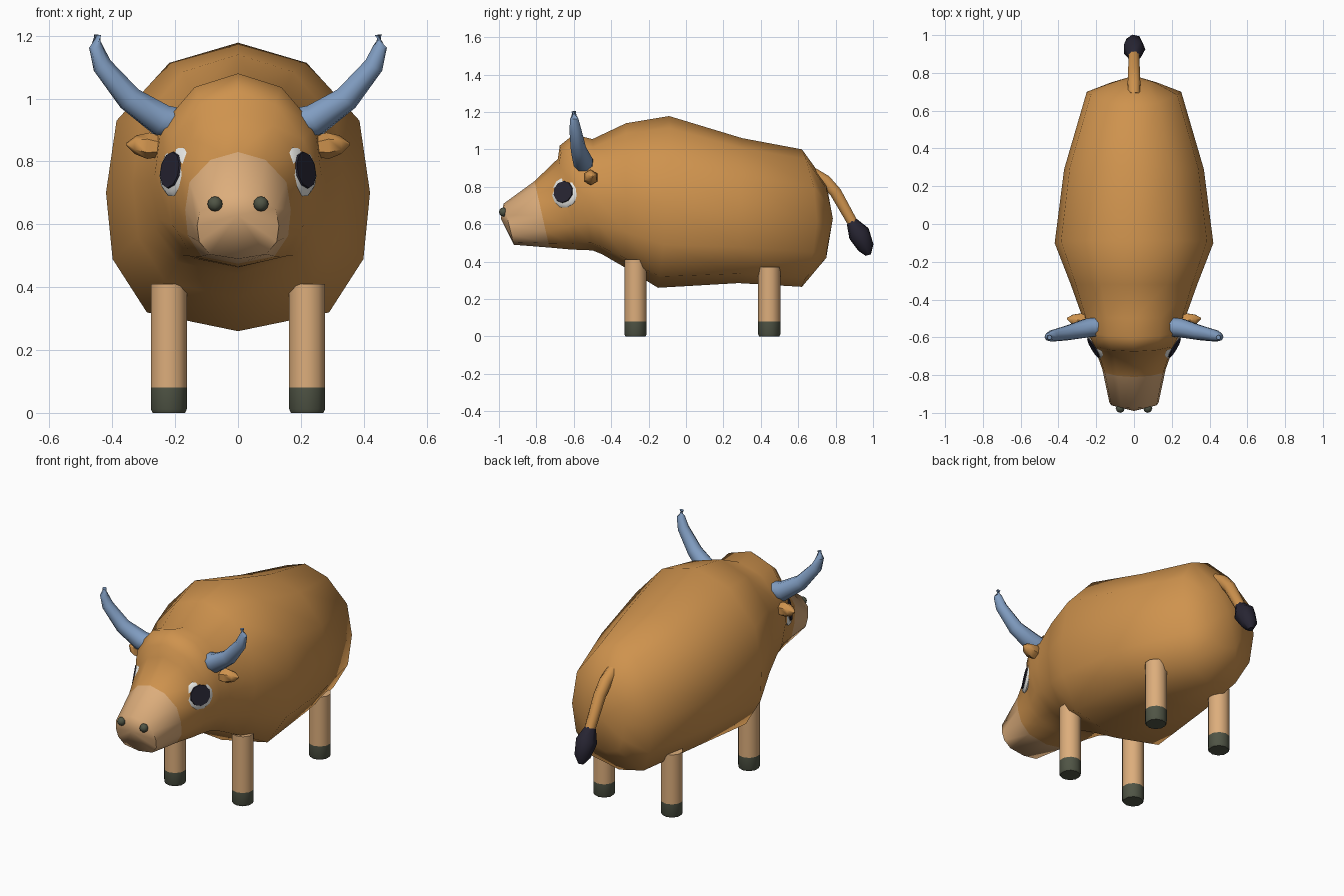
import bpy, bmesh, math
from mathutils import Vector

cube = bpy.data.objects.get("Cube")
if cube:
    bpy.data.objects.remove(cube, do_unlink=True)


def material(name, colour):
    m = bpy.data.materials.new(name)
    m.use_nodes = True
    m.diffuse_color = (*colour, 1)
    m.node_tree.nodes["Principled BSDF"].inputs["Base Color"].default_value = (*colour, 1)
    return m


COAT = material("orange coat", (0.62, 0.29, 0.075))
SKIN = material("pale skin", (0.72, 0.42, 0.2))
HORN = material("blue horn", (0.22, 0.34, 0.54))
HOOF = material("dark hoof", (0.08, 0.09, 0.06))
WHITE = material("eye white", (0.8, 0.8, 0.77))
BLACK = material("black", (0.02, 0.018, 0.032))


def loft(name, rings, mats, colour_rule=None, angle=40):
    """Skin a list of equal rings and close both ends with flat or pointed caps."""
    bm = bmesh.new()
    rows = [[bm.verts.new(p) for p in ring] for ring in rings]
    n = len(rows[0])
    for a, b in zip(rows, rows[1:]):
        for i in range(n):
            j = (i + 1) % n
            bm.faces.new((a[i], a[j], b[j], b[i]))
    bm.faces.new(rows[0])
    bm.faces.new(rows[-1])
    bmesh.ops.remove_doubles(bm, verts=bm.verts, dist=0.0005)
    bmesh.ops.recalc_face_normals(bm, faces=bm.faces)
    if colour_rule:
        for f in bm.faces:
            f.material_index = colour_rule(f.calc_center_median())
    mesh = bpy.data.meshes.new(name)
    bm.to_mesh(mesh)
    bm.free()
    for m in mats:
        mesh.materials.append(m)
    ob = bpy.data.objects.new(name, mesh)
    bpy.context.collection.objects.link(ob)
    bpy.ops.object.select_all(action="DESELECT")
    ob.select_set(True)
    bpy.context.view_layer.objects.active = ob
    bpy.ops.object.shade_smooth_by_angle(angle=math.radians(angle))
    return ob


def tube(name, path, mats, sides=8, side=1, rule=None, angle=50):
    """Sweep a round section along (x, y, z, radius) points; side=-1 mirrors in x."""
    pts = [Vector((p[0] * side, p[1], p[2])) for p in path]
    rings = []
    for k, c in enumerate(pts):
        t = pts[min(k + 1, len(pts) - 1)] - pts[max(k - 1, 0)]
        q = t.to_track_quat("Z", "Y")
        r = path[k][3]
        rings.append([c + q @ Vector((r * math.cos(a), r * math.sin(a), 0))
                      for a in (math.tau * (i + 0.5) / sides for i in range(sides))])
    return loft(name, rings, mats, rule, angle)


# Body and head: one half section reused at each station along the spine
HALF = [(0, 1), (.52, .93), (.92, .73), (1, .48), (.95, .25), (.69, .065), (0, 0)]
SECTION = HALF + [(-x, z) for x, z in HALF[-2:0:-1]]
# y at top, y at bottom, z top, z bottom, half width, bulge along y at mid height
STATIONS = [
    (-.99, -.99, .63, .63, 0, 0),
    (-.975, -.92, .71, .49, .13, 0),
    (-.81, -.73, .83, .475, .168, 0),
    (-.685, -.62, .95, .465, .21, 0),
    (-.675, -.58, 1.02, .463, .225, 0),
    (-.6, -.5, 1.08, .46, .265, 0),
    (-.5, -.45, 1.055, .44, .28, 0),
    (-.32, -.32, 1.14, .365, .335, 0),
    (-.09, -.15, 1.178, .26, .42, .02),
    (.3, .28, 1.06, .285, .37, 0),
    (.62, .62, 1.0, .265, .25, .08),
    (.75, .75, .82, .42, .12, 0),
    (.785, .785, .63, .63, 0, 0),
]


def body_ring(yt, yb, zt, zb, w, bulge):
    return [(x * w, yb + (yt - yb) * z + bulge * (1 - (2 * z - 1) ** 2), zb + (zt - zb) * z)
            for x, z in SECTION]


def muzzle_rule(c):
    # Muzzle border slants from the nose bridge back to the chin
    return 1 if c.y < -.73 - .08 * (c.z - .475) / .355 else 0


loft("body", [body_ring(*s) for s in STATIONS], [COAT, SKIN], muzzle_rule, angle=60)

# Tail and tuft
tube("tail", [(0, .68, .87, .035), (0, .745, .83, .036), (0, .80, .77, .034),
              (0, .89, .61, .03)], [COAT])
tube("tail_tuft", [(0, .885, .615, .03), (0, .925, .55, .06), (0, .962, .475, .045),
                   (0, .975, .435, .015)], [BLACK], sides=7)

for label, s in (("left", 1), ("right", -1)):
    # Legs with hooves
    for part, y, top in (("front", -.27, .41), ("back", .445, .37)):
        tube(f"{label}_{part}_leg",
             [(.22, y, 0, .054), (.22, y, .012, .06), (.22, y, .08, .06), (.22, y, top, .06)],
             [SKIN, HOOF], sides=10, side=s, rule=lambda c: int(c.z < .08))

    # Horn
    tube(f"{label}_horn",
         [(.18, -.545, .92, .052), (.245, -.55, .932, .054), (.345, -.575, 1.0, .042),
          (.432, -.592, 1.105, .032), (.452, -.598, 1.165, .022), (.447, -.6, 1.203, .012)],
         [HORN], side=s)

    # Ear
    tube(f"{label}_ear", [(.2, -.52, .84, .02), (.285, -.51, .85, .042),
                          (.325, -.505, .853, .03), (.355, -.5, .855, .004)],
         [COAT], sides=6, side=s)

    # Eye: shallow dome with a thin pupil plate
    centre, normal = Vector((.2, -.648, .77)), Vector((.85, -.5, .16)).normalized()

    def along(*steps):
        return [(*(centre + normal * d), r) for d, r in steps]

    tube(f"{label}_eye", along((-.05, .07), (0, .084), (.015, .07)), [WHITE], sides=12, side=s)
    tube(f"{label}_pupil", along((.013, .06), (.021, .058)), [BLACK], sides=10, side=s)

    # Nostril
    bpy.ops.mesh.primitive_uv_sphere_add(segments=8, ring_count=6, radius=.024,
                                         location=(.073 * s, -.976, .665))
    nostril = bpy.context.object
    nostril.name = f"{label}_nostril"
    nostril.data.materials.append(HOOF)
    bpy.ops.object.shade_smooth_by_angle(angle=math.radians(60))
